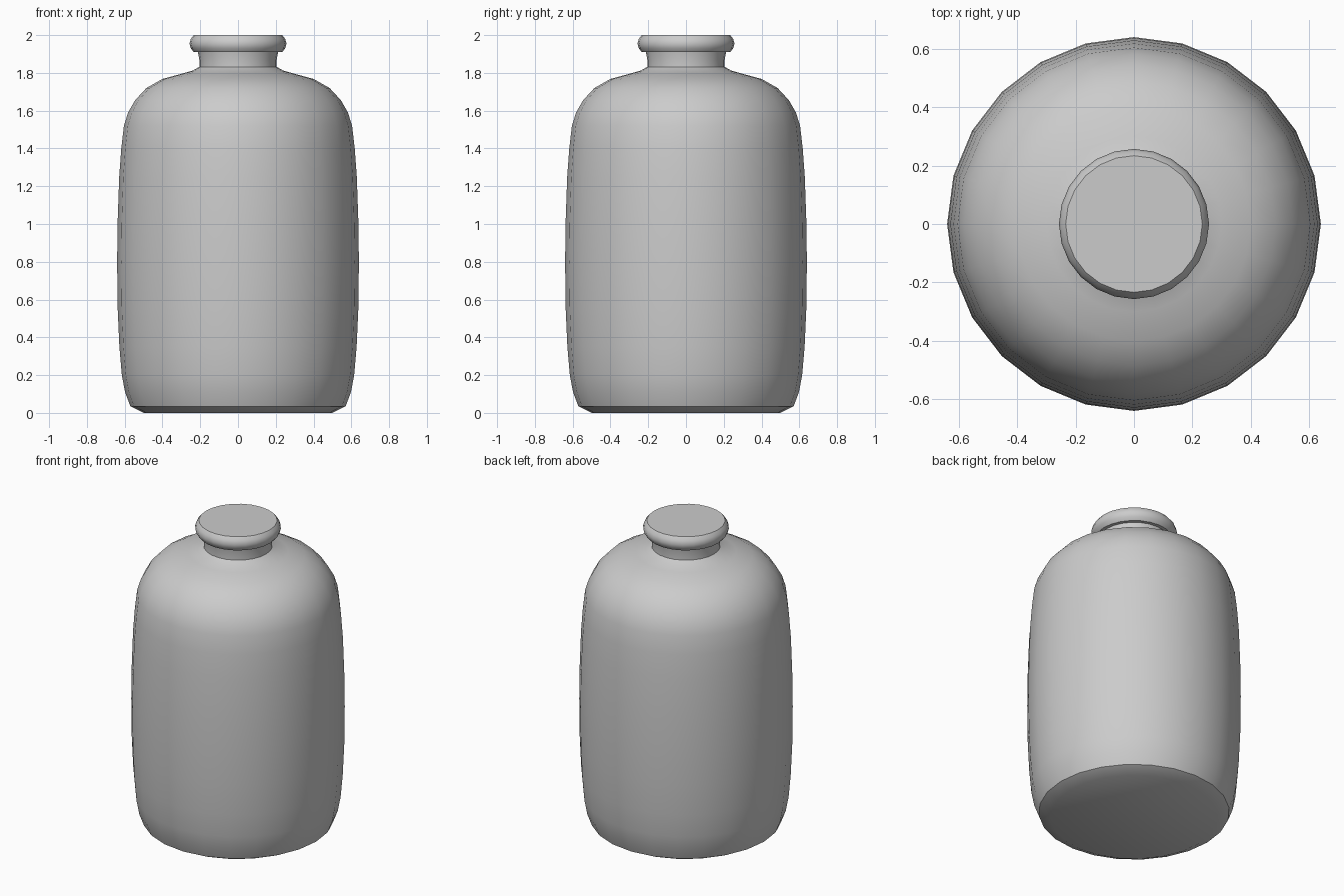
import bpy
import bmesh
from math import cos, sin, pi, radians

if "Cube" in bpy.data.objects:
    bpy.data.objects.remove(bpy.data.objects["Cube"])

SIDES = 24

grey = bpy.data.materials.new("plain_grey")
grey.use_nodes = True
colour = (0.6, 0.6, 0.6, 1)
grey.diffuse_color = colour
grey.node_tree.nodes["Principled BSDF"].inputs["Base Color"].default_value = colour


def lathe(name, profile):
    """Spin a (radius, height) profile, listed bottom to top, and cap both ends."""
    bm = bmesh.new()
    rings = []
    for r, z in profile:
        angles = [2 * pi * i / SIDES for i in range(SIDES)]
        rings.append([bm.verts.new((r * cos(a), r * sin(a), z)) for a in angles])
    for low, high in zip(rings, rings[1:]):
        for i in range(SIDES):
            j = (i + 1) % SIDES
            bm.faces.new((low[i], low[j], high[j], high[i]))
    bm.faces.new(rings[0][::-1])
    bm.faces.new(rings[-1])
    mesh = bpy.data.meshes.new(name)
    bm.to_mesh(mesh)
    bm.free()
    mesh.materials.append(grey)
    obj = bpy.data.objects.new(name, mesh)
    bpy.context.collection.objects.link(obj)
    bpy.ops.object.select_all(action="DESELECT")
    obj.select_set(True)
    bpy.context.view_layer.objects.active = obj
    bpy.ops.object.shade_smooth_by_angle(angle=radians(35))
    return obj


# Rounded body with bevelled foot, sloping shoulder, narrow neck and rolled lip
lathe("bottle", [
    (0.5, 0), (0.57, 0.035),
    (0.598, 0.11), (0.615, 0.2), (0.628, 0.35), (0.637, 0.55), (0.64, 0.8),
    (0.637, 1.02), (0.629, 1.25), (0.618, 1.4), (0.604, 1.52),
    (0.582, 1.59), (0.545, 1.655), (0.485, 1.72), (0.4, 1.768),
    (0.3, 1.795), (0.24, 1.812), (0.205, 1.832),
    (0.205, 1.87), (0.212, 1.91),
    (0.234, 1.91), (0.25, 1.93), (0.257, 1.955), (0.25, 1.98), (0.234, 2),
])
